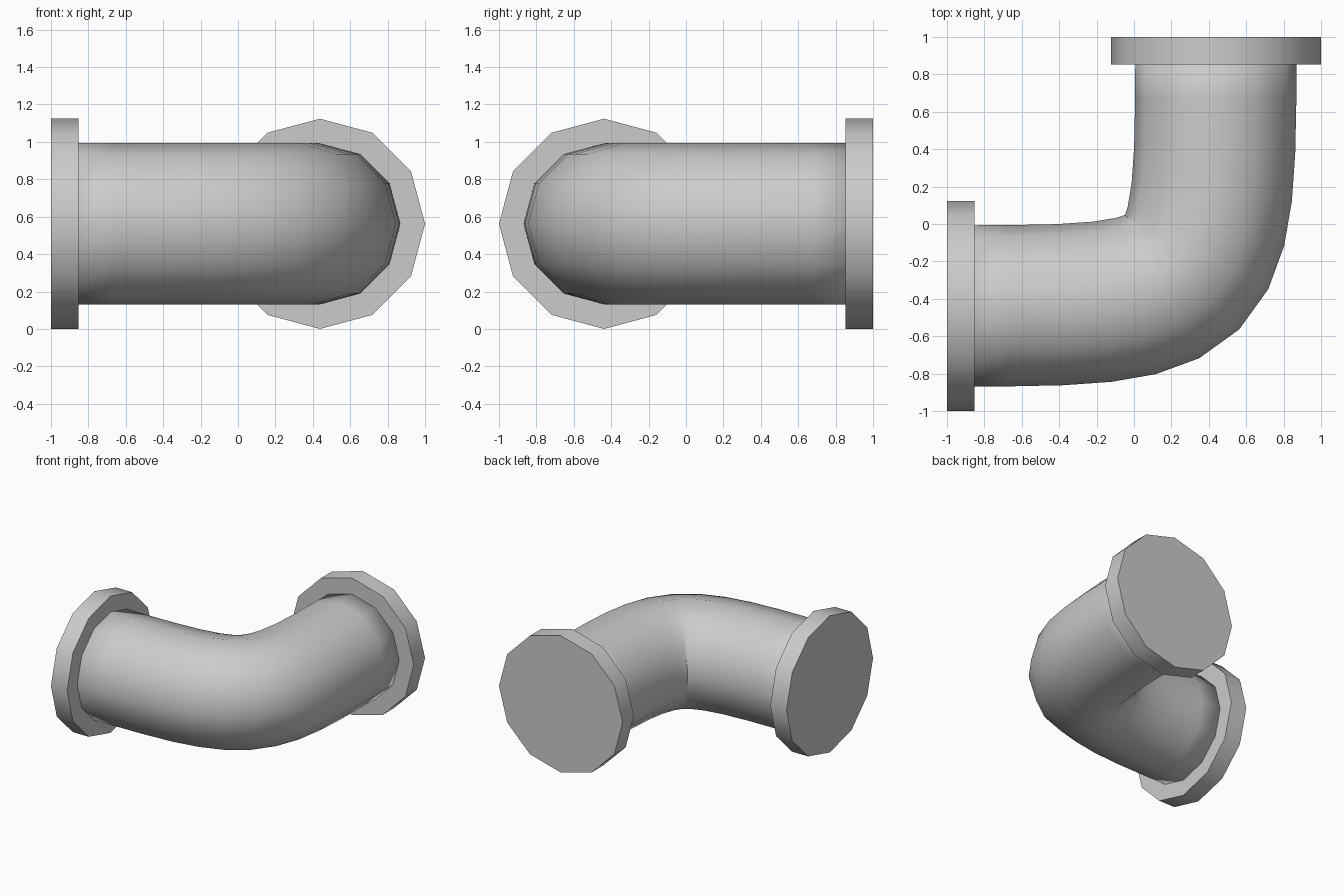
import bpy, bmesh, math
from mathutils import Vector

if "Cube" in bpy.data.objects:
    bpy.data.objects.remove(bpy.data.objects["Cube"])

SIDES, STEPS = 12, 12
C, R_PIPE, R_FLANGE, THICK = 0.438, 0.431, 0.562, 0.147


def sweep(name, stations, radius, caps, angle):
    """12-sided tube through (centre, direction) stations lying in a level plane."""
    bm = bmesh.new()
    rings = []
    for p, d in stations:
        side = Vector((d.y, -d.x, 0))
        rings.append([bm.verts.new(p + radius * (side * math.cos(a) + Vector((0, 0, math.sin(a)))))
                      for a in (2 * math.pi * i / SIDES for i in range(SIDES))])
    for a, b in zip(rings, rings[1:]):
        for i in range(SIDES):
            j = (i + 1) % SIDES
            bm.faces.new((a[i], a[j], b[j], b[i]))
    if caps:
        bm.faces.new(rings[0][::-1])
        bm.faces.new(rings[-1])
    bmesh.ops.recalc_face_normals(bm, faces=bm.faces)
    me = bpy.data.meshes.new(name)
    bm.to_mesh(me)
    bm.free()
    ob = bpy.data.objects.new(name, me)
    bpy.context.collection.objects.link(ob)
    me.shade_smooth()
    if angle:
        me.set_sharp_from_angle(angle=math.radians(angle))
    return ob


# Elbow pipe: Bezier path with both handles at the corner
z = R_FLANGE
start, corner, end = Vector((-1, -C, z)), Vector((C, -C, z)), Vector((C, 1, z))
path = []
for k in range(STEPS + 1):
    t = k / STEPS
    s = 1 - t
    p = start * s**3 + corner * (3 * s * s * t + 3 * s * t * t) + end * t**3
    d = ((corner - start) * s * s + (end - corner) * t * t).normalized()
    path.append((p, d))
# tuck the open ends inside the flanges
X, Y = Vector((1, 0, 0)), Vector((0, 1, 0))
path[0] = (start + X * 0.07, X)
path[-1] = (end - Y * 0.07, Y)
sweep("elbow_pipe", path, R_PIPE, True, 0)

# End flanges
sweep("left_flange", [(start, X), (start + X * THICK, X)], R_FLANGE, True, 40)
sweep("back_flange", [(end - Y * THICK, Y), (end, Y)], R_FLANGE, True, 40)
